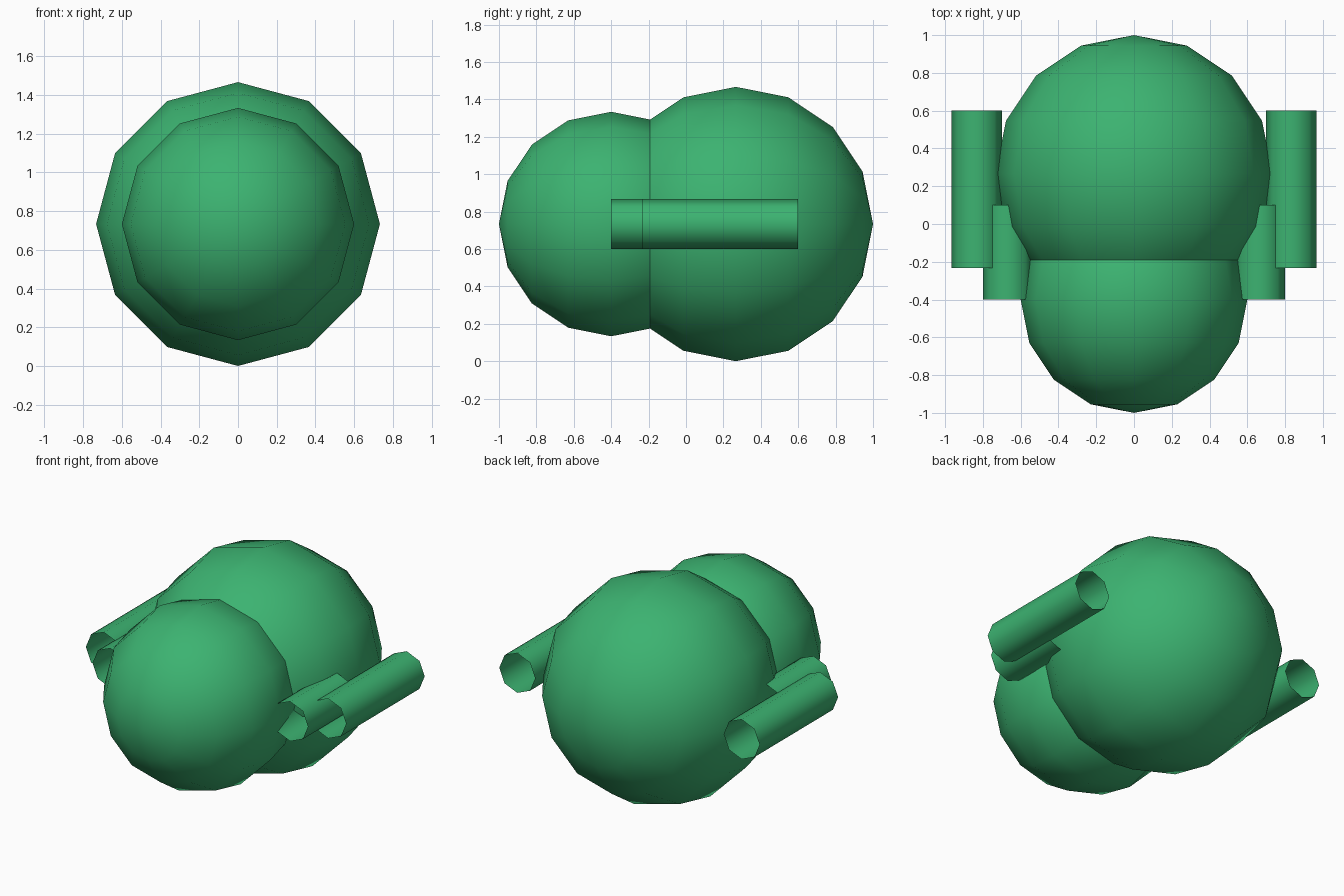
import bpy
from math import pi

if "Cube" in bpy.data.objects:
    bpy.data.objects.remove(bpy.data.objects["Cube"])

Z = 0.7333  # height of the shared centre line

green = bpy.data.materials.new("green")
green.diffuse_color = (0.045, 0.45, 0.165, 1)
green.use_nodes = True
green.node_tree.nodes["Principled BSDF"].inputs["Base Color"].default_value = green.diffuse_color


def finish(name):
    ob = bpy.context.object
    ob.name = name
    ob.data.materials.append(green)
    bpy.ops.object.transform_apply(location=False, rotation=True, scale=True)
    bpy.ops.object.shade_smooth()


def ball(name, y, radius):
    # low-poly sphere with its poles along y
    bpy.ops.mesh.primitive_uv_sphere_add(
        segments=12, ring_count=8, radius=radius,
        location=(0, y, Z), rotation=(pi / 2, 0, 0))
    finish(name)


def tube(name, x, y0, y1):
    # open-ended eight-sided tube running along y
    bpy.ops.mesh.primitive_cylinder_add(
        vertices=8, radius=0.1333, depth=y1 - y0, end_fill_type='NOTHING',
        location=(x, (y0 + y1) / 2, Z), rotation=(pi / 2, 0, 0))
    finish(name)


# Two overlapping body spheres
ball("rear_body", 0.2667, 0.7333)
ball("front_body", -0.4, 0.6)

# A short inner and a long outer tube on each side
for side, s in (("right", 1), ("left", -1)):
    tube("inner_tube_" + side, s * 0.6667, -0.4, 0.1)
    tube("outer_tube_" + side, s * 0.8333, -0.2333, 0.6)
